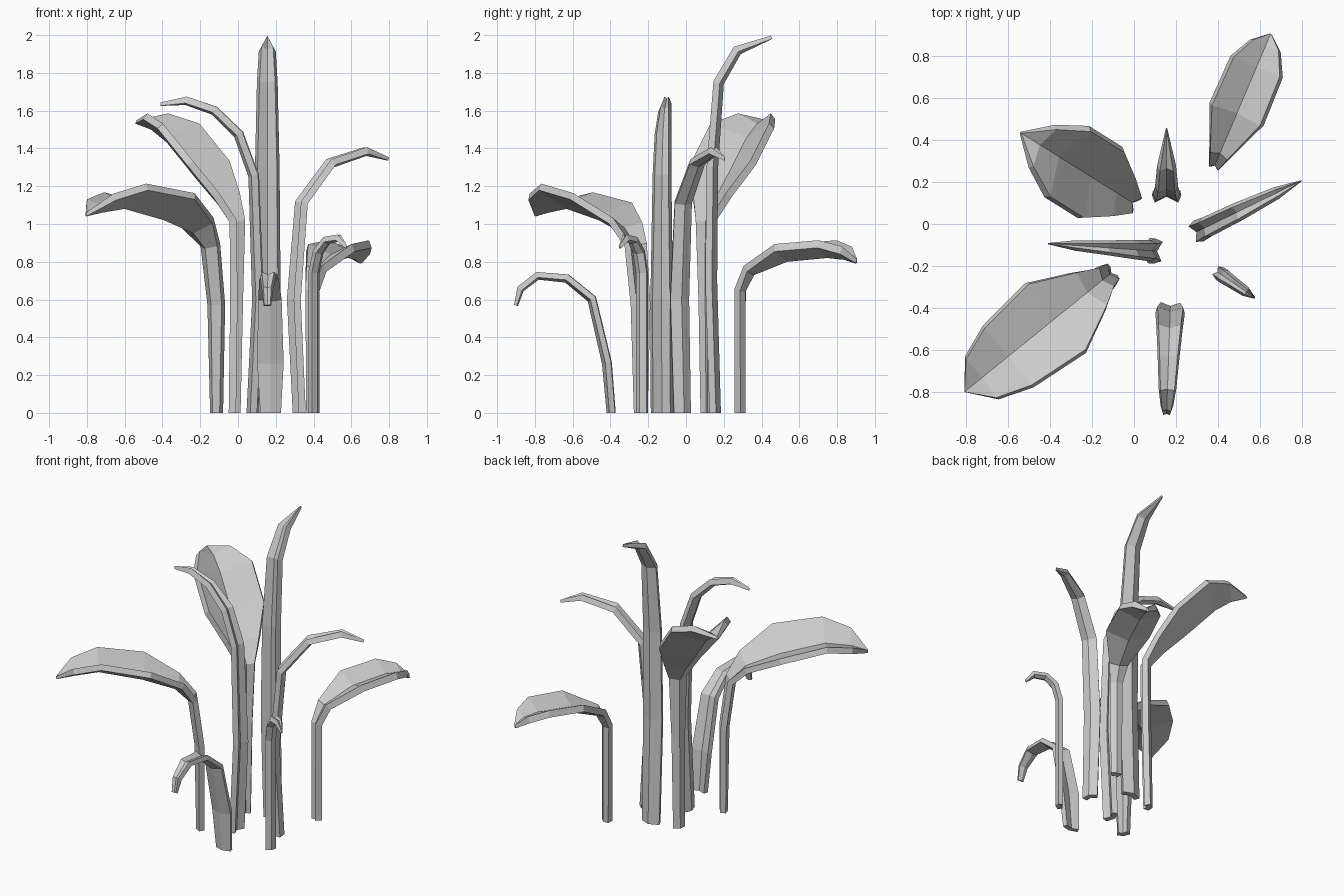
import bpy
import bmesh
from math import radians, cos, sin
from mathutils import Vector

cube = bpy.data.objects.get("Cube")
if cube:
    bpy.data.objects.remove(cube, do_unlink=True)

grey = bpy.data.materials.new("leaf_grey")
grey.use_nodes = True
grey.diffuse_color = (0.6, 0.6, 0.6, 1)
grey.node_tree.nodes["Principled BSDF"].inputs["Base Color"].default_value = grey.diffuse_color


def profile_normals(stations):
    """Upper-side normal of the profile at every station, as (outward, up)."""
    points = [Vector((s, z)) for s, z, width in stations]
    segments = [(b - a).normalized() for a, b in zip(points, points[1:])]
    tangents = [Vector((0, 1))]
    tangents += [(a + b).normalized() for a, b in zip(segments, segments[1:])]
    tangents.append(segments[-1])
    return [Vector((-t.y, t.x)) for t in tangents]


def leaf(name, base, azimuth, stations, fold=0.4, roll=0.0, thickness=0.035):
    """Folded leaf: stations give outward distance, keel height and half width."""
    angle = radians(azimuth)
    outward = Vector((cos(angle), sin(angle), 0))
    side = Vector((-sin(angle), cos(angle), 0))
    origin = Vector((base[0], base[1], 0))
    bm = bmesh.new()
    rings = []
    last = len(stations) - 1
    for i, (station, normal) in enumerate(zip(stations, profile_normals(stations))):
        s, z, width = station
        keel = origin + outward * s + Vector((0, 0, z))
        up = outward * normal.x + Vector((0, 0, normal.y))
        thick = thickness * (0.5 if i == last else 1)
        tilt = roll if i > 2 else 0
        left = keel + side * width + up * width * (fold + tilt)
        right = keel - side * width + up * width * (fold - tilt)
        # the upper skin is offset square to each half, so its rims lean inward
        lean = side * min(fold * thick, width * 0.9)
        upper = [right + up * thick + lean, keel + up * thick, left + up * thick - lean]
        rings.append([bm.verts.new(p) for p in [left, keel, right] + upper])
    # skin between neighbouring sections
    for a, b in zip(rings, rings[1:]):
        for j in range(len(a)):
            k = (j + 1) % len(a)
            bm.faces.new((a[j], a[k], b[k], b[j]))
    # end caps, split along the keel
    for ring in (rings[0], rings[-1]):
        l, k, r, r_up, k_up, l_up = ring
        bm.faces.new((l, k, k_up, l_up))
        bm.faces.new((k, r, r_up, k_up))
    bmesh.ops.recalc_face_normals(bm, faces=bm.faces)
    mesh = bpy.data.meshes.new(name)
    bm.to_mesh(mesh)
    bm.free()
    mesh.materials.append(grey)
    obj = bpy.data.objects.new(name, mesh)
    bpy.context.collection.objects.link(obj)
    return obj


# broad leaves
leaf("broad_leaf_front_right", (-0.135, -0.255), 219,
     [(0, 0, 0.04), (0.01, 0.57, 0.06), (0.05, 0.87, 0.07), (0.13, 0.95, 0.12),
      (0.33, 1.02, 0.22), (0.6, 1.08, 0.19), (0.75, 1.06, 0.13), (0.86, 1.04, 0.006)],
     fold=0.4, roll=0.12)
leaf("broad_leaf_back_right", (-0.045, 0.125), 148,
     [(0, 0, 0.04), (-0.01, 0.6, 0.045), (-0.01, 1.0, 0.06), (0.07, 1.1, 0.12),
      (0.21, 1.24, 0.2), (0.39, 1.43, 0.2), (0.49, 1.5, 0.12), (0.585, 1.53, 0.006)],
     fold=0.5)
leaf("broad_leaf_back_left", (0.4, 0.315), 67,
     [(0, 0, 0.035), (0, 0.64, 0.04), (0.05, 0.73, 0.06), (0.24, 0.8, 0.14),
      (0.47, 0.82, 0.135), (0.57, 0.81, 0.08), (0.635, 0.79, 0.01)],
     fold=0.4, thickness=0.04)

# narrow leaves
leaf("narrow_leaf_right", (0.045, -0.125), 176,
     [(0, 0, 0.06), (-0.03, 0.6, 0.06), (-0.01, 1.25, 0.05), (0.065, 1.46, 0.045),
      (0.185, 1.58, 0.035), (0.325, 1.63, 0.025), (0.455, 1.625, 0.003)])
leaf("narrow_leaf_back", (0.155, 0.185), 90,
     [(0, 0, 0.065), (-0.02, 0.7, 0.07), (-0.015, 1.3, 0.065), (0.015, 1.74, 0.055),
      (0.105, 1.9, 0.045), (0.272, 1.98, 0.003)])
leaf("narrow_leaf_left", (0.355, -0.01), 26,
     [(0, 0, 0.05), (-0.03, 0.6, 0.055), (0.01, 1.1, 0.05), (0.17, 1.3, 0.045),
      (0.36, 1.36, 0.03), (0.49, 1.335, 0.003)])
leaf("small_leaf_front_left", (0.422, -0.245), 325,
     [(0, 0, 0.035), (0, 0.74, 0.035), (0.025, 0.84, 0.035), (0.07, 0.895, 0.03),
      (0.13, 0.905, 0.025), (0.18, 0.87, 0.006)], thickness=0.03)
leaf("curled_leaf_front", (0.172, -0.42), 268,
     [(0, 0, 0.055), (0.025, 0.26, 0.07), (0.1, 0.59, 0.062), (0.22, 0.69, 0.052),
      (0.36, 0.705, 0.042), (0.44, 0.645, 0.03), (0.47, 0.565, 0.02)],
     fold=0.3, thickness=0.03)
